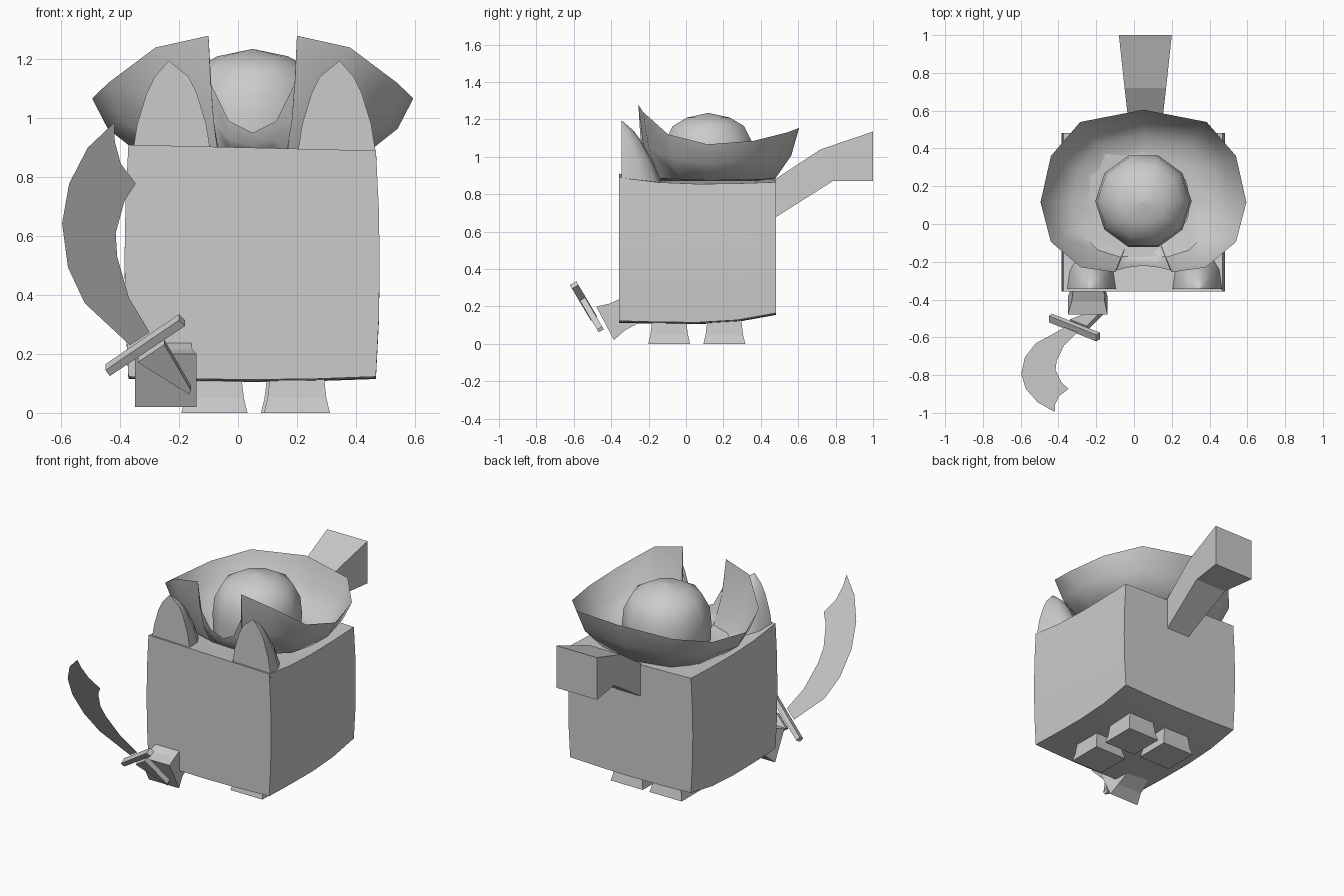
import bpy, bmesh, math
from mathutils import Vector

cube = bpy.data.objects.get("Cube")
if cube:
    bpy.data.objects.remove(cube, do_unlink=True)

grey = bpy.data.materials.new("plain grey")
grey.use_nodes = True
grey.diffuse_color = (0.6, 0.6, 0.6, 1)
grey.node_tree.nodes["Principled BSDF"].inputs["Base Color"].default_value = (0.6, 0.6, 0.6, 1)


def finish(bm, name, angle=None):
    """Turn a bmesh into a grey object, smooth below the given angle."""
    bmesh.ops.recalc_face_normals(bm, faces=bm.faces)
    mesh = bpy.data.meshes.new(name)
    bm.to_mesh(mesh)
    bm.free()
    mesh.materials.append(grey)
    obj = bpy.data.objects.new(name, mesh)
    bpy.context.collection.objects.link(obj)
    if angle:
        bpy.ops.object.select_all(action='DESELECT')
        obj.select_set(True)
        bpy.context.view_layer.objects.active = obj
        bpy.ops.object.shade_smooth_by_angle(angle=math.radians(angle))
    return obj


def loft(name, rings, angle=None, cap_start=True, cap_end=True):
    """Skin closed rings that have equal point counts."""
    bm = bmesh.new()
    loops = [[bm.verts.new(p) for p in ring] for ring in rings]
    n = len(rings[0])
    for a, b in zip(loops, loops[1:]):
        for i in range(n):
            j = (i + 1) % n
            bm.faces.new((a[i], a[j], b[j], b[i]))
    if cap_start:
        bm.faces.new(loops[0])
    if cap_end:
        bm.faces.new(loops[-1])
    bmesh.ops.remove_doubles(bm, verts=bm.verts, dist=0.0005)
    return finish(bm, name, angle)


def rect(x0, x1, a, b):
    """Four corners across x between two (y, z) points."""
    return [(x0, *a), (x1, *a), (x1, *b), (x0, *b)]


# Body: box with gently bowed sides, belly and top
bm = bmesh.new()
bmesh.ops.create_cube(bm, size=2)
bmesh.ops.subdivide_edges(bm, edges=bm.edges, cuts=3, use_grid_fill=True)
for vert in bm.verts:
    u, v, w = vert.co
    low = 0.105 + 0.01 * u * u + (0.05 if v > 0 else 0.008) * v * v
    high = 0.865 - 0.01 * u + (0.035 if v < 0 else 0.01) * v * v
    vert.co = (0.048 + u * (0.42 + 0.013 * (1 - w * w)),
               0.062 + v * 0.42,
               low + (high - low) * (w + 1) / 2)
finish(bm, "body", 40)

# Three standing legs, flared toward the foot
for name, cx, cy in (("front_left_leg", 0.2, -0.09), ("back_left_leg", 0.19, 0.205),
                     ("back_right_leg", -0.08, 0.205)):
    rings = []
    for z, h in ((0, 0.112), (0.05, 0.1), (0.15, 0.088)):
        rings.append(rect(cx - h, cx + h, (cy - h, z), (cy + h, z)))
    loft(name, rings)

# Raised leg that grips the sword
loft("raised_leg", [rect(-0.35, -0.14, (-0.48, 0.2), (-0.385, 0.02)),
                    rect(-0.33, -0.155, (-0.41, 0.215), (-0.33, 0.07)),
                    rect(-0.32, -0.16, (-0.33, 0.25), (-0.24, 0.12))])

# Bent tail
loft("tail", [rect(-0.02, 0.14, (0.46, 0.87), (0.46, 0.665)),
              rect(-0.05, 0.17, (0.72, 1.04), (0.785, 0.87)),
              rect(-0.08, 0.2, (1.0, 1.135), (1.0, 0.87))])

# Ears: half cones, flat in front
for name, cx in (("right_ear", -0.225), ("left_ear", 0.335)):
    rings = []
    for z, half, depth, lean in ((0.86, 0.136, 0.215, 0), (0.98, 0.117, 0.165, 0),
                                 (1.085, 0.085, 0.105, 0), (1.14, 0.058, 0.065, 0),
                                 (1.195, 0.001, 0.001, 0.01)):
        cxx = cx + (-lean if cx < 0 else lean)
        rings.append([(cxx + half * math.cos(t * math.pi / 6),
                       -0.345 + depth * math.sin(t * math.pi / 6), z) for t in range(7)])
    loft(name, rings, 45)

# Hat crown: ten-sided dome
hat = Vector((0.05, 0.12, 0))
crown = []
for r, z in ((0.25, 0.87), (0.255, 0.98), (0.245, 1.08), (0.2, 1.165), (0.12, 1.21), (0.001, 1.235)):
    crown.append([hat + Vector((r * math.cos(i * math.pi / 5), r * math.sin(i * math.pi / 5), z))
                  for i in range(10)])
loft("hat_crown", crown, 60, cap_start=False)

# Hat brim: upturned bowl with a notch at the front
half_rim = [(0, 0.605, 1.155), (0.335, 0.54, 1.13), (0.49, 0.36, 1.085), (0.545, 0.115, 1.067),
            (0.49, -0.095, 1.12), (0.33, -0.23, 1.24), (0.15, -0.255, 1.28),
            (0.143, -0.245, 1.117), (0.08, -0.23, 0.99), (0, -0.22, 0.95)]
rim = half_rim + [(-x, y, z) for x, y, z in half_rim[-2:0:-1]]
brim = []
for out, up in ((0, 0), (0.45, 0.04), (0.82, 0.48), (1, 1)):
    ring = []
    for x, y, z in rim:
        flat = Vector((x, y - hat.y, 0))
        base = flat.normalized() * 0.25
        point = hat + base.lerp(flat, out)
        point.z = 0.87 + (z - 0.87) * up
        ring.append(point)
    brim.append(ring)
loft("hat_brim", brim, 50, cap_start=False, cap_end=False)


# Sword: outlines laid in one tilted plane
def tilted(x, z, offset=0):
    return Vector((x, -0.61 - (z - 0.335) / 1.69, z)) + Vector((0, -0.86, -0.51)) * offset


def slab(name, outline, half):
    loft(name, [[tilted(x, z, s) for x, z in outline] for s in (-half, half)])


slab("sword_guard", [(-0.45, 0.155), (-0.2, 0.325), (-0.18, 0.305), (-0.435, 0.135)], 0.02)
slab("sword_handle", [(-0.34, 0.18), (-0.25, 0.24), (-0.16, 0.085), (-0.165, 0.07)], 0.016)

blade = [(-0.42, 0.985), (-0.51, 0.9), (-0.573, 0.778), (-0.597, 0.643), (-0.577, 0.494),
         (-0.52, 0.372), (-0.367, 0.23), (-0.3, 0.274), (-0.37, 0.39), (-0.41, 0.53),
         (-0.415, 0.61), (-0.385, 0.72), (-0.347, 0.778), (-0.398, 0.846), (-0.418, 0.92)]
bm = bmesh.new()
bm.faces.new([bm.verts.new(tilted(x, z)) for x, z in blade])
finish(bm, "sword_blade")
